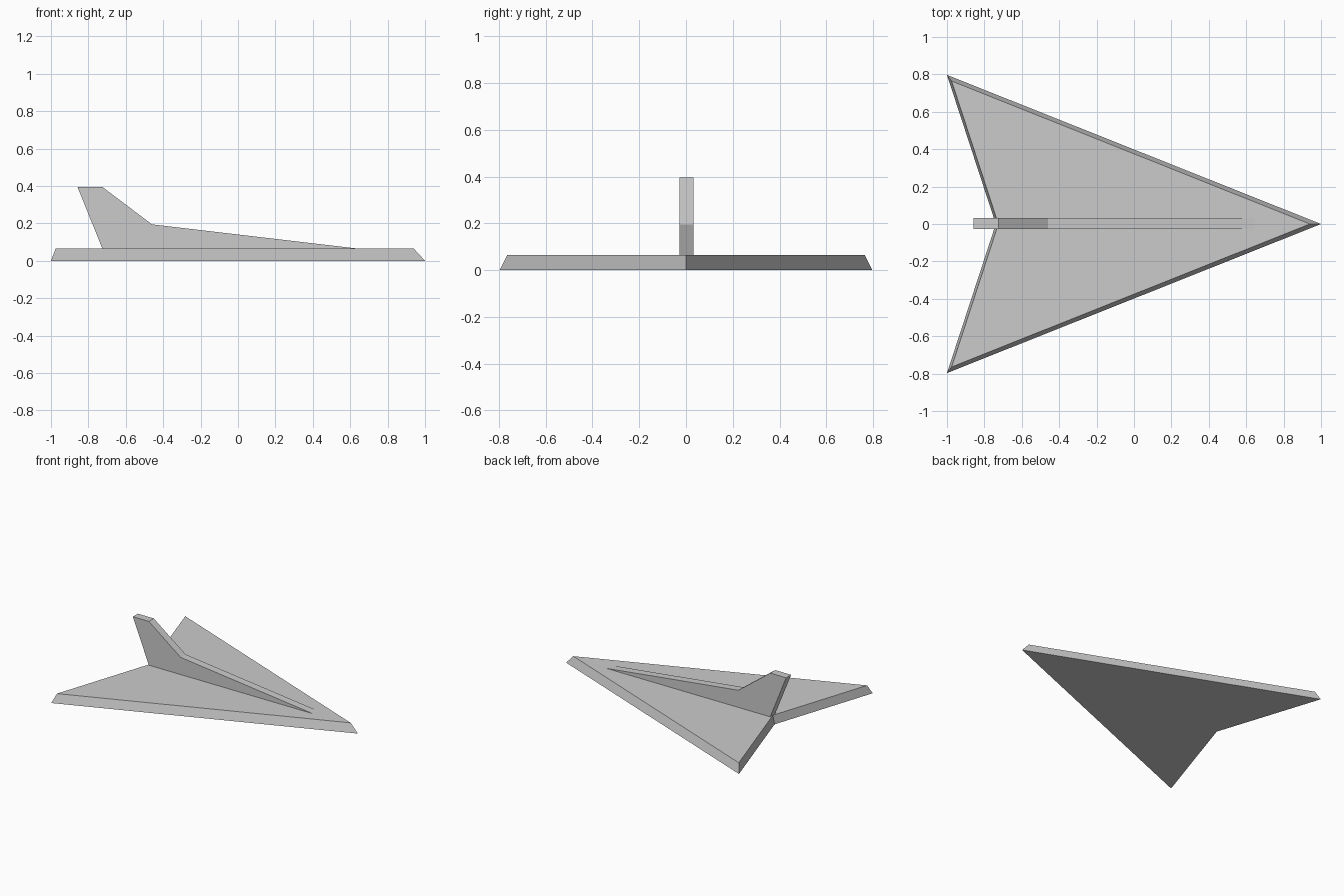
import bpy

if "Cube" in bpy.data.objects:
    bpy.data.objects.remove(bpy.data.objects["Cube"])


def loft(name, lower, upper):
    """Solid closed between two matching outlines."""
    n = len(lower)
    faces = [tuple(reversed(range(n))), tuple(range(n, 2 * n))]
    faces += [(i, (i + 1) % n, n + (i + 1) % n, n + i) for i in range(n)]
    mesh = bpy.data.meshes.new(name)
    mesh.from_pydata(lower + upper, [], faces)
    mesh.update()
    obj = bpy.data.objects.new(name, mesh)
    bpy.context.collection.objects.link(obj)
    return obj


def arrow(nose, tip_x, tip_y, notch, z):
    """Arrowhead outline, counter-clockwise from above."""
    return [(nose, 0, z), (tip_x, tip_y, z), (notch, 0, z), (tip_x, -tip_y, z)]


# Delta wing with bevelled rim
loft("delta_wing",
     arrow(1.0, -1.0, 0.797, -0.739, 0.0),
     arrow(0.94, -0.975, 0.764, -0.725, 0.065))

# Spine and tail fin, one side profile given thickness
profile = [(-0.725, 0.065), (0.645, 0.065), (-0.46, 0.195),
           (-0.725, 0.395), (-0.858, 0.395)]
loft("tail_fin",
     [(x, 0.032, z) for x, z in reversed(profile)],
     [(x, -0.027, z) for x, z in reversed(profile)])

# Consistent outward normals
import bmesh
for obj in bpy.context.collection.objects:
    bm = bmesh.new()
    bm.from_mesh(obj.data)
    bmesh.ops.recalc_face_normals(bm, faces=bm.faces)
    bm.to_mesh(obj.data)
    bm.free()
